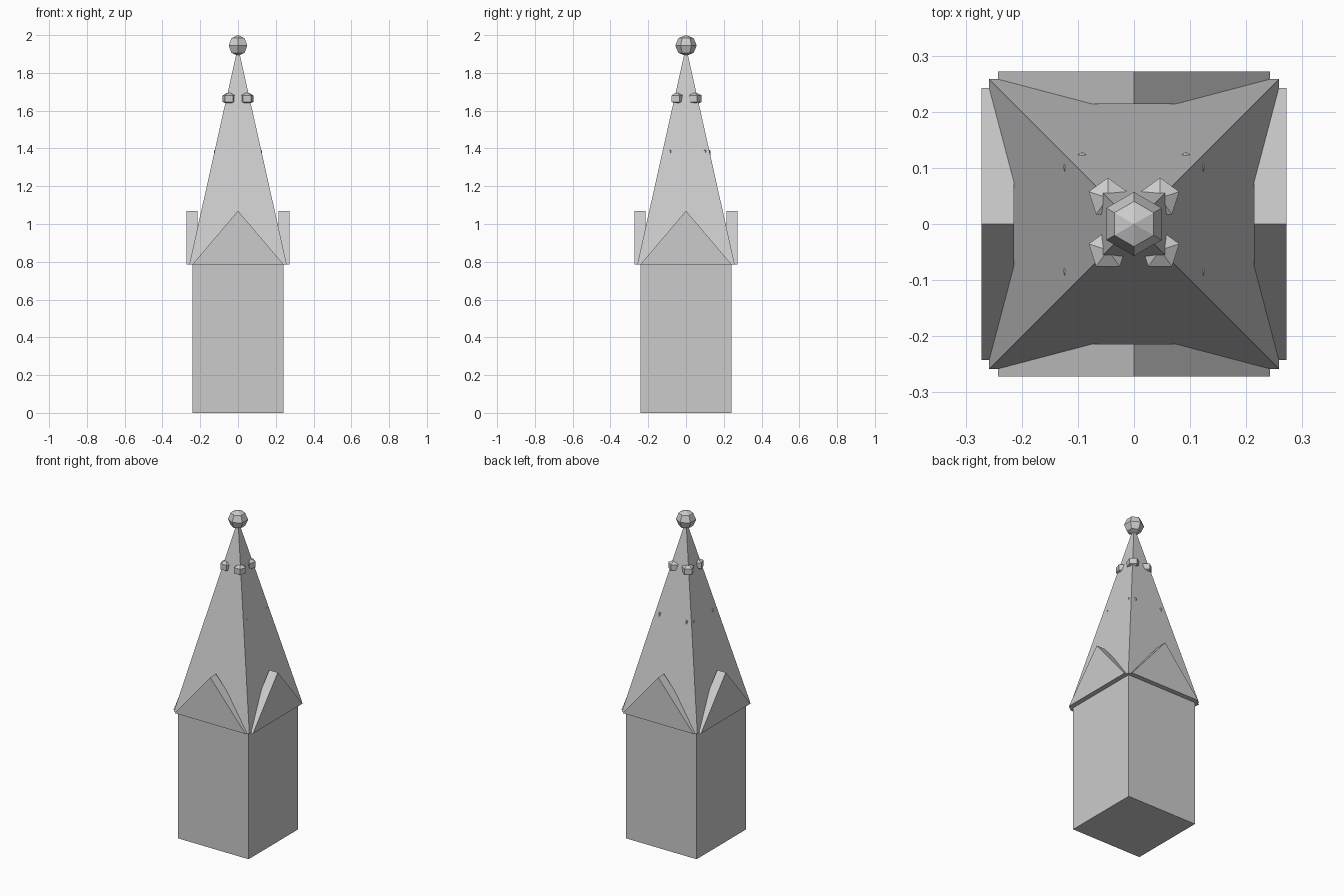
import bpy, bmesh
from math import pi
from mathutils import Matrix

if "Cube" in bpy.data.objects:
    bpy.data.objects.remove(bpy.data.objects["Cube"])

EAVE = 0.785   # height where shaft meets spire
APEX = 1.94


def finish(bm, name):
    bmesh.ops.recalc_face_normals(bm, faces=bm.faces)
    mesh = bpy.data.meshes.new(name)
    bm.to_mesh(mesh)
    bm.free()
    obj = bpy.data.objects.new(name, mesh)
    bpy.context.collection.objects.link(obj)
    return obj


def ball(name, sides, rings, loc, radius, height):
    bm = bmesh.new()
    bmesh.ops.create_uvsphere(bm, u_segments=sides, v_segments=rings, radius=1)
    # turn so that one corner of the ring points along +y
    ring = max(bm.verts, key=lambda v: (round(v.co.xy.length, 4), v.co.y))
    turn = ring.co.xy.angle_signed((0, 1))
    bmesh.ops.rotate(bm, verts=bm.verts, matrix=Matrix.Rotation(-turn, 3, 'Z'))
    bmesh.ops.scale(bm, verts=bm.verts, vec=(radius, radius, height))
    bmesh.ops.translate(bm, verts=bm.verts, vec=loc)
    return finish(bm, name)


# square shaft
bm = bmesh.new()
bmesh.ops.create_cube(bm, size=1)
bmesh.ops.scale(bm, verts=bm.verts, vec=(0.484, 0.484, EAVE))
bmesh.ops.translate(bm, verts=bm.verts, vec=(0, 0, EAVE / 2))
finish(bm, "shaft")

# four-sided spire
bm = bmesh.new()
base = [bm.verts.new((x * 0.258, y * 0.258, EAVE))
        for x, y in ((-1, -1), (1, -1), (1, 1), (-1, 1))]
tip = bm.verts.new((0, 0, APEX))
bm.faces.new(base)
for i in range(4):
    bm.faces.new((base[i], base[(i + 1) % 4], tip))
finish(bm, "spire")

# triangular gable on each side
for k in range(4):
    bm = bmesh.new()
    tri = [bm.verts.new((x, -0.272, z))
           for x, z in ((-0.242, EAVE), (0.242, EAVE), (0, 1.07))]
    face = bm.faces.new(tri)
    ext = bmesh.ops.extrude_face_region(bm, geom=[face], use_keep_orig=True)
    moved = [g for g in ext["geom"] if isinstance(g, bmesh.types.BMVert)]
    bmesh.ops.translate(bm, verts=moved, vec=(0, 0.058, 0))
    bmesh.ops.rotate(bm, verts=bm.verts, matrix=Matrix.Rotation(k * pi / 2, 3, 'Z'))
    finish(bm, f"gable_{k + 1}")

# leaf knobs near the spire edges, the lower row almost buried
for row, (offset, z) in enumerate(((0.0465, 1.664), (0.0925, 1.372))):
    for sx in (-1, 1):
        for sy in (-1, 1):
            ball(f"crocket_row{row + 1}", 5, 3, (sx * offset, sy * offset, z),
                 0.036 / 0.866, 0.035)

# finial ball
ball("finial", 6, 4, (0, 0, 1.945), 0.057, 0.055)
